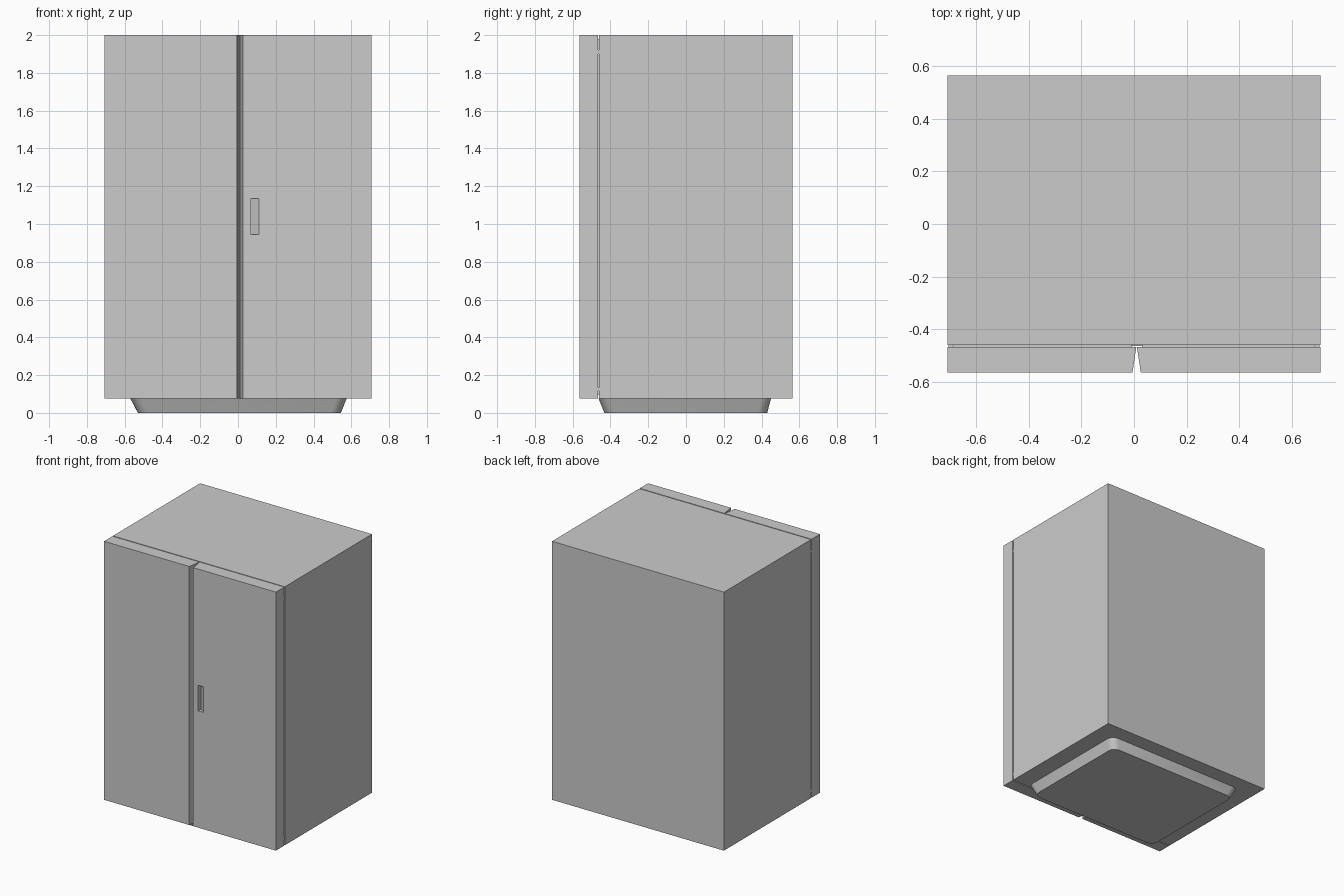
import bpy, bmesh

if "Cube" in bpy.data.objects:
    bpy.data.objects.remove(bpy.data.objects["Cube"])

Z0, Z1 = 0.075, 2.0


def loft(name, low, high, z0, z1):
    """Solid between two matching plan outlines."""
    bm = bmesh.new()
    a = [bm.verts.new((x, y, z0)) for x, y in low]
    b = [bm.verts.new((x, y, z1)) for x, y in high]
    n = len(a)
    bm.faces.new(a[::-1])
    bm.faces.new(b)
    for i in range(n):
        j = (i + 1) % n
        bm.faces.new((a[i], a[j], b[j], b[i]))
    bmesh.ops.recalc_face_normals(bm, faces=bm.faces[:])
    me = bpy.data.meshes.new(name)
    bm.to_mesh(me)
    bm.free()
    ob = bpy.data.objects.new(name, me)
    bpy.context.collection.objects.link(ob)
    return ob


def prism(name, outline, z0=Z0, z1=Z1):
    return loft(name, outline, outline, z0, z1)


def rect(x0, x1, y0, y1):
    return [(x0, y0), (x1, y0), (x1, y1), (x0, y1)]


# Cabinet
prism("cabinet", rect(-0.708, 0.708, -0.46, 0.565))

# Doors with slanted meeting edges
prism("left_door", [(-0.708, -0.565), (-0.006, -0.565), (0.009, -0.467), (-0.708, -0.467)])
right_door = prism("right_door", [(0.026, -0.565), (0.708, -0.565), (0.708, -0.467), (0.011, -0.467)])

# Wedge-shaped finger recess in the right door
cutter = prism("recess_cutter", [(0.068, -0.58), (0.117, -0.58), (0.112, -0.565), (0.068, -0.53)], 0.945, 1.135)
cutter.hide_render = True
cutter.hide_viewport = True
cut = right_door.modifiers.new("finger_recess", "BOOLEAN")
cut.operation = "DIFFERENCE"
cut.object = cutter
cut.solver = "EXACT"

# Door seals and hinges inside the narrow gap
for side, x0, x1 in (("left", -0.685, -0.01), ("right", 0.03, 0.685)):
    prism(side + "_door_seal", rect(x0, x1, -0.468, -0.459), Z0 + 0.02, Z1 - 0.02)
    hx = -0.697 if side == "left" else 0.697
    for level, z in (("lower", 0.125), ("upper", 1.91)):
        prism(f"{side}_{level}_hinge", rect(hx - 0.008, hx + 0.008, -0.468, -0.459), z - 0.01, z + 0.01)

# Tapered plinth with rounded corners
base = loft("plinth", rect(-0.53, 0.545, -0.432, 0.43), rect(-0.57, 0.575, -0.463, 0.45), 0.0, Z0 + 0.001)
bm = bmesh.new()
bm.from_mesh(base.data)
corners = [e for e in bm.edges if abs(e.verts[0].co.z - e.verts[1].co.z) > 0.05]
bmesh.ops.bevel(bm, geom=corners, offset=0.05, segments=4, profile=0.5, affect="EDGES")
bm.to_mesh(base.data)
bm.free()
bpy.context.view_layer.objects.active = base
base.select_set(True)
bpy.ops.object.shade_smooth_by_angle()
